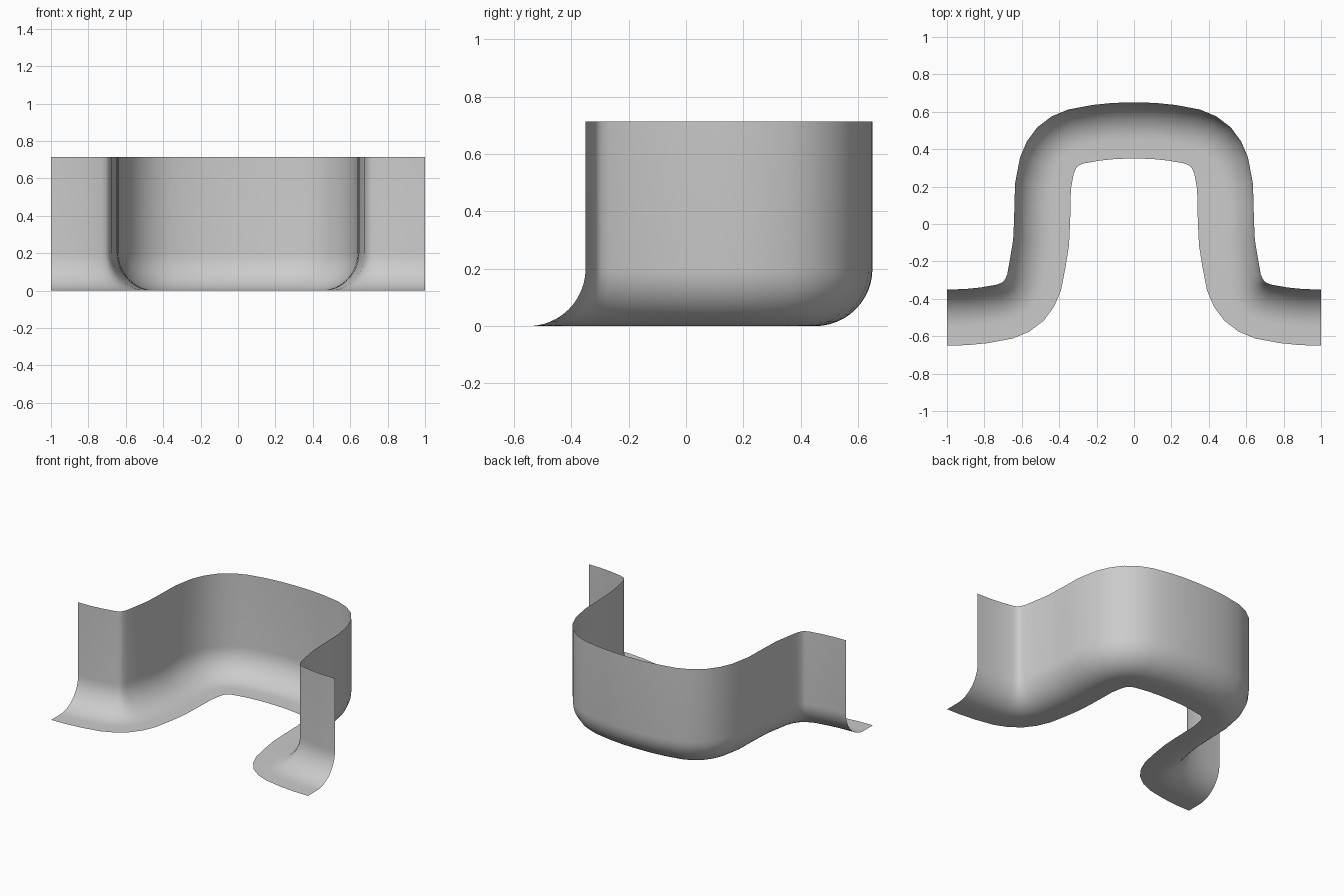
import bpy, bmesh, math
from mathutils import Vector

if "Cube" in bpy.data.objects:
    bpy.data.objects.remove(bpy.data.objects["Cube"])

HALF_W, HEIGHT, RADIUS = 0.15, 0.713, 0.2

# Centreline: one quarter bend, point-reflected for the outward bend, then mirrored in x
quarter = [(-0.487, 0.2), (-0.466, 0.312), (-0.442, 0.368), (-0.41, 0.412),
           (-0.366, 0.445), (-0.31, 0.468), (-0.2, 0.488), (-0.1, 0.498)]
lower = [(-1 - x, -y) for x, y in reversed(quarter)]
left = [(-1, -0.5)] + lower + [(-0.497, -0.1), (-0.492, 0), (-0.489, 0.1)] + quarter
path = [Vector(p) for p in left + [(0, 0.5)] + [(-x, y) for x, y in reversed(left)]]

# Cross-section (offset from centreline, height): flat flange, round fillet, upright wall
cx = HALF_W - RADIUS
section = [(-HALF_W, 0)]
for i in range(13):
    a = math.pi / 2 * i / 12
    section.append((cx + RADIUS * math.sin(a), RADIUS * (1 - math.cos(a))))
section.append((HALF_W, HEIGHT))

# Sweep the section along the path
bm = bmesh.new()
rows = []
last = len(path) - 1
for i, p in enumerate(path):
    if i in (0, last):
        n = Vector((0, 1))
    else:
        t = (path[i + 1] - p).normalized() + (p - path[i - 1]).normalized()
        n = Vector((-t.y, t.x)).normalized()
    rows.append([bm.verts.new((p.x + n.x * o, p.y + n.y * o, z)) for o, z in section])
for a, b in zip(rows, rows[1:]):
    for j in range(len(section) - 1):
        bm.faces.new((a[j], b[j], b[j + 1], a[j + 1]))

mesh = bpy.data.meshes.new("curved_wall")
bm.to_mesh(mesh)
bm.free()
mesh.shade_smooth()
wall = bpy.data.objects.new("curved_wall", mesh)
bpy.context.collection.objects.link(wall)
